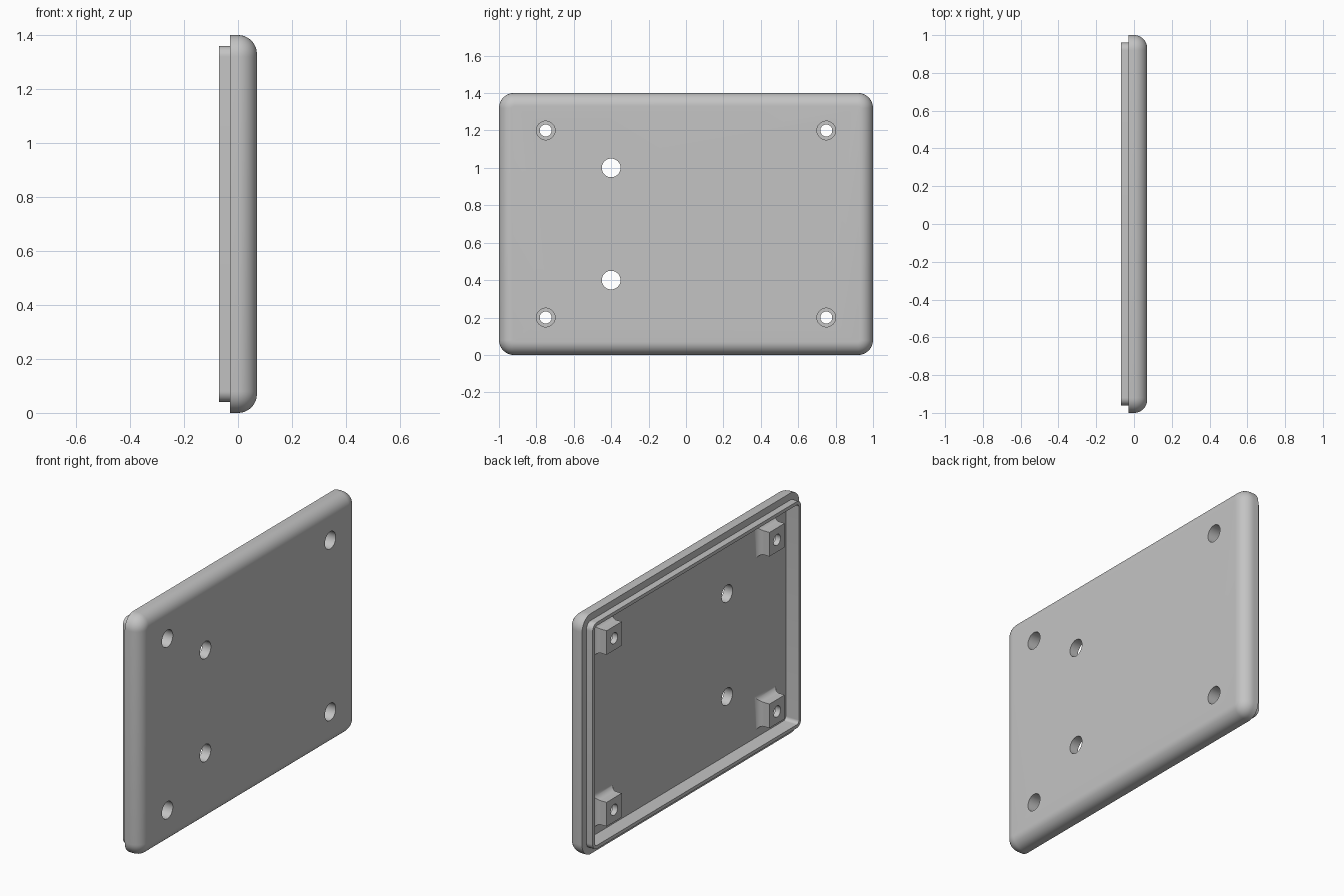
import bpy, bmesh
from math import pi, sin, cos

old = bpy.data.objects.get("Cube")
if old:
    bpy.data.objects.remove(old, do_unlink=True)

grey = bpy.data.materials.new("light grey plastic")
grey.use_nodes = True
colour = (0.55, 0.55, 0.55, 1)
grey.diffuse_color = colour
grey.node_tree.nodes["Principled BSDF"].inputs["Base Color"].default_value = colour

HALF_Y, HALF_Z, MID_Z = 1.0, 0.7, 0.7
FLOOR, RIM, LIP, FACE = 0.015, -0.03, -0.07, 0.07
ROUND, CORNER = 0.07, 0.08


def rounded_loop(x, inset, steps=10):
    """Rounded rectangle across y and z, at depth x."""
    r = CORNER - inset
    pts = []
    for k, (sy, sz) in enumerate(((1, 1), (-1, 1), (-1, -1), (1, -1))):
        for i in range(steps + 1):
            a = (k + i / steps) * pi / 2
            pts.append((x, sy * (HALF_Y - CORNER) + r * cos(a),
                        MID_Z + sz * (HALF_Z - CORNER) + r * sin(a)))
    return pts


def square_loop(x, half, y, z):
    return [(x, y + sy * half, z + sz * half)
            for sy, sz in ((1, 1), (-1, 1), (-1, -1), (1, -1))]


def loft(name, loops):
    """Skin a row of loops and cap both ends."""
    bm = bmesh.new()
    rows = [[bm.verts.new(p) for p in loop] for loop in loops]
    n = len(rows[0])
    for a, b in zip(rows, rows[1:]):
        for i in range(n):
            j = (i + 1) % n
            bm.faces.new((a[i], a[j], b[j], b[i]))
    bm.faces.new(rows[0])
    bm.faces.new(rows[-1])
    bmesh.ops.recalc_face_normals(bm, faces=bm.faces)
    mesh = bpy.data.meshes.new(name)
    bm.to_mesh(mesh)
    bm.free()
    mesh.materials.append(grey)
    obj = bpy.data.objects.new(name, mesh)
    bpy.context.collection.objects.link(obj)
    return obj


def bore(name, x0, x1, r, y, z, sides=40):
    ring = [(y + r * cos(2 * pi * i / sides), z + r * sin(2 * pi * i / sides))
            for i in range(sides)]
    return loft(name, [[(x, a, b) for a, b in ring] for x in (x0, x1)])


def combine(target, other, operation):
    mod = target.modifiers.new(operation.lower(), 'BOOLEAN')
    mod.operation, mod.solver, mod.object = operation, 'EXACT', other
    other.hide_render = True
    bpy.context.view_layer.objects.active = target
    bpy.ops.object.modifier_apply(modifier=mod.name)
    bpy.data.objects.remove(other, do_unlink=True)


# Hollow cover: cavity floor, raised lip, stepped rim, then the rounded outside
profile = [(FLOOR, 0.06), (LIP, 0.06), (LIP, 0.04), (RIM, 0.04), (RIM, 0)]
steps = 12
for i in range(steps + 1):
    a = i / steps * pi / 2
    profile.append((FACE - ROUND + ROUND * sin(a), ROUND * (1 - cos(a))))
cover = loft("enclosure_cover", [rounded_loop(x, d) for x, d in profile])

# Square screw bosses with a concave flare where they meet the floor
BOSS_TOP, BOSS_HALF, FLARE = -0.062, 0.07, 0.04
screws = [(y, z) for y in (-0.75, 0.75) for z in (0.2, 1.2)]
for y, z in screws:
    loops = [square_loop(BOSS_TOP, BOSS_HALF, y, z)]
    for i in range(9):
        a = i / 8 * pi / 2
        loops.append(square_loop(FLOOR - FLARE + FLARE * sin(a),
                                 BOSS_HALF + FLARE * (1 - cos(a)), y, z))
    loops.append(square_loop(FLOOR + 0.02, BOSS_HALF + FLARE, y, z))
    combine(cover, loft("boss", loops), 'UNION')

# Counterbored screw holes
for y, z in screws:
    combine(cover, bore("screw_hole", -0.2, 0.2, 0.032, y, z), 'DIFFERENCE')
    combine(cover, bore("counterbore", -0.03, 0.2, 0.05, y, z), 'DIFFERENCE')

# Plain through holes
for z in (0.4, 1.0):
    combine(cover, bore("through_hole", -0.2, 0.2, 0.05, -0.4, z), 'DIFFERENCE')

bpy.ops.object.select_all(action='DESELECT')
cover.select_set(True)
bpy.context.view_layer.objects.active = cover
bpy.ops.object.shade_smooth_by_angle(angle=pi / 6)
